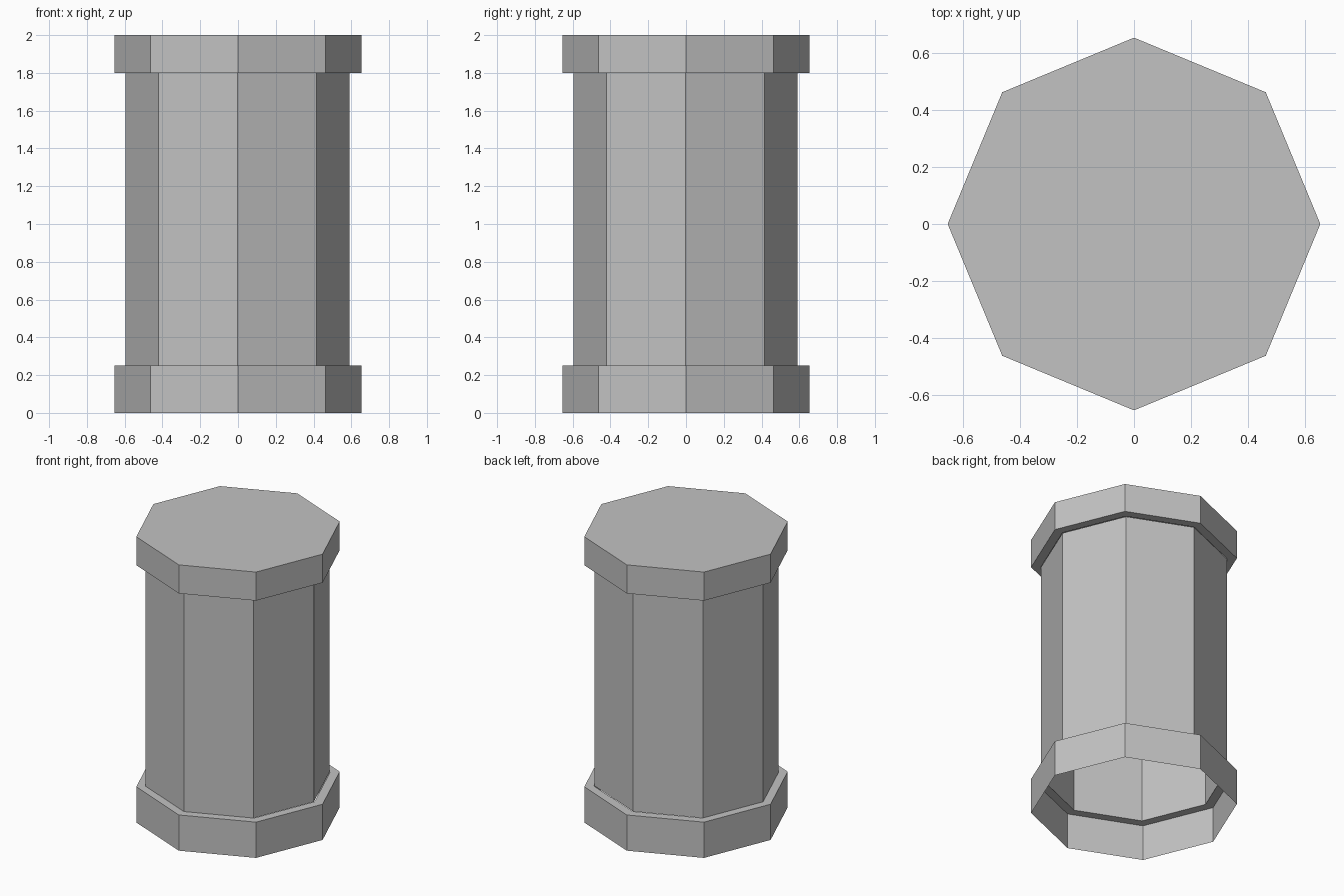
import bpy
import bmesh
from math import cos, sin, tau

cube = bpy.data.objects.get("Cube")
if cube:
    bpy.data.objects.remove(cube, do_unlink=True)

SIDES = 8
RIM, SHAFT = 0.655, 0.592
BASE_TOP, CAP_BOTTOM, TOP = 0.25, 1.8, 2.0

# Single stone colour
stone = bpy.data.materials.new("stone_grey")
stone.use_nodes = True
grey = (0.54, 0.54, 0.54, 1)
stone.diffuse_color = grey
stone.node_tree.nodes["Principled BSDF"].inputs["Base Color"].default_value = grey


def octagon_shell(name, profile, shift=0.0, closed_top=False):
    """Sweep a radius/height profile around z as a flat-sided open shell."""
    bm = bmesh.new()
    rings = [[bm.verts.new((r * cos(tau * i / SIDES) + shift,
                            r * sin(tau * i / SIDES) + shift, z))
              for i in range(SIDES)] for r, z in profile]
    for low, high in zip(rings, rings[1:]):
        for i in range(SIDES):
            j = (i + 1) % SIDES
            bm.faces.new((low[i], low[j], high[j], high[i]))
    if closed_top:
        bm.faces.new(rings[-1])
    mesh = bpy.data.meshes.new(name)
    bm.to_mesh(mesh)
    bm.free()
    mesh.materials.append(stone)
    obj = bpy.data.objects.new(name, mesh)
    bpy.context.collection.objects.link(obj)
    return obj


# Hollow base with a narrow ledge, open underneath
octagon_shell("base", [(RIM, 0), (RIM, BASE_TOP), (SHAFT, BASE_TOP)])

# Hollow shaft
octagon_shell("shaft", [(SHAFT, BASE_TOP), (SHAFT, CAP_BOTTOM)], shift=-0.003)

# Overhanging cap with a flat closed top
octagon_shell("cap", [(SHAFT, CAP_BOTTOM), (RIM, CAP_BOTTOM), (RIM, TOP)],
              closed_top=True)
